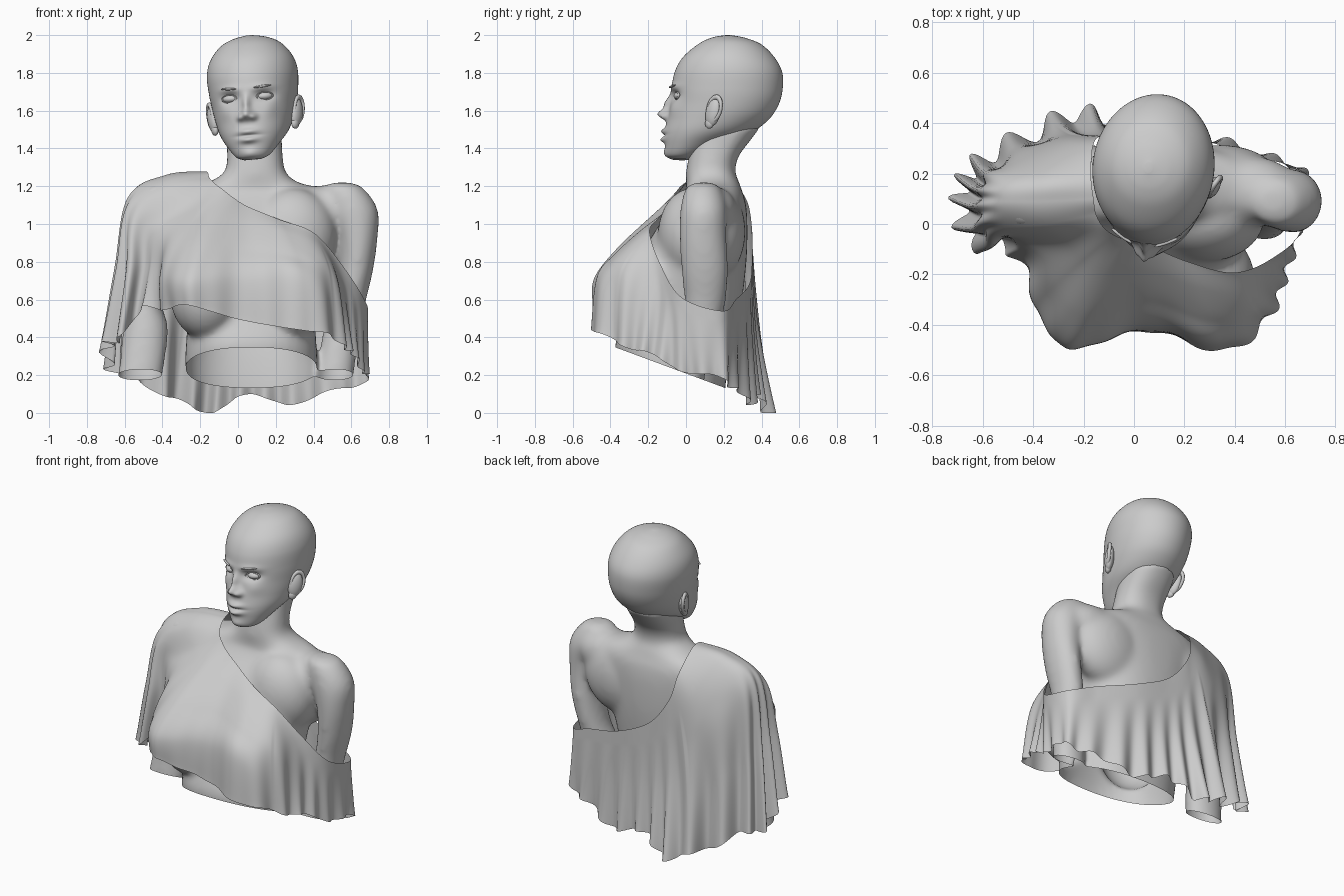
import bpy, bmesh, math
from mathutils import Vector, Matrix, Euler

if "Cube" in bpy.data.objects:
    bpy.data.objects.remove(bpy.data.objects["Cube"])


def catmull(pts, t, closed=False):
    """Smooth interpolation through pts (tuples or Vectors) at index t."""
    n = len(pts)
    i = math.floor(t) if closed else min(int(t), n - 2)
    f = t - i
    pick = (lambda k: pts[k % n]) if closed else (lambda k: pts[max(0, min(n - 1, k))])
    a, b, c, d = (pick(i + k) for k in (-1, 0, 1, 2))
    return [0.5 * (2 * q + (r - p) * f + (2 * p - 5 * q + 4 * r - s) * f * f
                   + (3 * q - p - 3 * r + s) * f ** 3) for p, q, r, s in zip(a, b, c, d)]


def finish(name, bm):
    mesh = bpy.data.meshes.new(name)
    bm.to_mesh(mesh)
    bm.free()
    mesh.shade_smooth()
    obj = bpy.data.objects.new(name, mesh)
    bpy.context.collection.objects.link(obj)
    return obj


def grid_faces(bm, rows):
    n = len(rows[0])
    for a, b in zip(rows, rows[1:]):
        for j in range(n):
            bm.faces.new((a[j], a[(j + 1) % n], b[(j + 1) % n], b[j]))


def loft(bm, rings, n=48, sub=6, power=2.0):
    """Horizontal rings (centre x, z, half width, y front, y back), bottom to top or reverse."""
    rows = []
    for k in range((len(rings) - 1) * sub + 1):
        x, z, rx, yf, yb = catmull(rings, k / sub)
        row = []
        for j in range(n):
            a = 2 * math.pi * j / n
            c, s = math.cos(a), math.sin(a)
            px = math.copysign(abs(c) ** (2 / power), c) * rx
            py = math.copysign(abs(s) ** (2 / power), s) * (yb - yf) / 2
            row.append(bm.verts.new((x + px, (yf + yb) / 2 + py, z)))
        rows.append(row)
    grid_faces(bm, rows)
    bm.faces.new(rows[0])
    bm.faces.new(rows[-1])


def ellipsoid(bm, loc, size):
    bmesh.ops.create_uvsphere(bm, u_segments=32, v_segments=20, radius=1,
                              matrix=Matrix.LocRotScale(Vector(loc), None, Vector(size)))


# Body: torso, neck, bust, shoulders and arms fused by a voxel remesh
body = bmesh.new()
loft(body, [(.07, .0, .33, -.34, .20), (.07, .15, .34, -.35, .21), (.07, .28, .35, -.365, .23),
            (.07, .37, .345, -.375, .25), (.07, .55, .34, -.31, .29), (.07, .80, .38, -.25, .32),
            (.07, 1.0, .41, -.14, .325), (.07, 1.12, .43, -.04, .315),
            (.07, 1.18, .37, .0, .295), (.08, 1.225, .23, .0, .28), (.09, 1.28, .16, .0, .26),
            (.09, 1.36, .148, .015, .28), (.085, 1.44, .148, .03, .34),
            (.085, 1.52, .15, .05, .40)], power=2.3)
for side in (-1, 1):
    ellipsoid(body, (.06 + side * .23, -.22, .62), (.19, .20, .23))
    ellipsoid(body, (.07 + side * .39, .13, 1.07), (.20, .14, .135))
    ellipsoid(body, (.07 + side * .27, .16, .96), (.25, .155, .25))
ellipsoid(body, (.29, .03, .94), (.23, .18, .25))
arm = [(.55, 1.22, .04, .06, .13), (.56, 1.195, .10, .0, .18), (.61, 1.08, .13, -.03, .215),
       (.635, .93, .105, -.035, .215), (.625, .75, .09, -.025, .225), (.59, .58, .085, -.01, .21),
       (.555, .45, .10, -.03, .18), (.52, .25, .10, -.06, .11), (.50, .06, .10, -.08, .09)]
loft(body, arm)
loft(body, [(.15 - x - .28 * max(0, .75 - z), z, rx * (1 if z > .5 else 1.2), yf, yb)
            for x, z, rx, yf, yb in arm])
bmesh.ops.recalc_face_normals(body, faces=body.faces)
blank = finish("body_blank", body)
remesh = blank.modifiers.new("fuse", 'REMESH')
remesh.mode = 'VOXEL'
remesh.voxel_size = .014
soften = blank.modifiers.new("soften", 'SMOOTH')
soften.factor = .5
soften.iterations = 30

# Trim the body along a sloping plane, leaving it open underneath as a shell
shell = bmesh.new()
shell.from_mesh(blank.evaluated_get(bpy.context.evaluated_depsgraph_get()).to_mesh())
bmesh.ops.bisect_plane(shell, geom=shell.verts[:] + shell.edges[:] + shell.faces[:],
                       plane_co=(0, .05, .19), plane_no=(0, .37, 1), clear_inner=True)
bpy.data.objects.remove(blank)
finish("torso_and_arms", shell)

# Head: lofted skull with face features pushed in and out
pivot = Vector((.085, .2, 1.65))
turn = (Matrix.Translation(pivot) @ Euler((0, math.radians(-5), math.radians(-8.5)), 'XYZ').to_matrix().to_4x4())
head = bmesh.new()
loft(head, [(0, 1.34, .045, -.07, .02), (0, 1.36, .09, -.10, .08), (0, 1.42, .14, -.11, .20),
            (0, 1.48, .18, -.112, .34), (0, 1.55, .205, -.10, .435), (0, 1.62, .222, -.085, .485),
            (0, 1.70, .235, -.08, .51), (0, 1.80, .24, -.063, .51), (0, 1.88, .217, -.02, .47),
            (0, 1.95, .16, .06, .40), (0, 1.985, .09, .13, .315), (0, 2.0, .015, .2, .24)],
     n=160, sub=10)
# (x, z, push forward, spread x, spread z)
features = [(0, 1.58, .052, .03, .028), (0, 1.635, .034, .02, .045), (0, 1.49, .022, .05, .016),
            (0, 1.445, .024, .045, .016), (0, 1.467, -.008, .06, .006), (0, 1.372, .012, .045, .025)]
for s in (-1, 1):
    features += [(s * .036, 1.565, .026, .018, .018), (s * .09, 1.672, -.03, .05, .028),
                 (s * .085, 1.718, .01, .06, .018), (s * .12, 1.60, .01, .045, .04)]
for v in head.verts:
    if v.co.y < .1:
        v.co.y -= sum(h * math.exp(-((v.co.x - x) / sx) ** 2 - ((v.co.z - z) / sz) ** 2)
                      for x, z, h, sx, sz in features)
    v.co -= Vector((0, pivot.y, pivot.z))
bmesh.ops.recalc_face_normals(head, faces=head.faces)
finish("head", head).matrix_world = turn


def place(obj, name, loc, size, rot=(0, 0, 0)):
    """Place a primitive in head space."""
    obj.name = name
    obj.data.shade_smooth()
    local = Vector(loc) - Vector((0, pivot.y, pivot.z))
    obj.matrix_world = turn @ Matrix.LocRotScale(local, Euler(rot), Vector(size))


def ball():
    bpy.ops.mesh.primitive_uv_sphere_add(segments=32, ring_count=16, radius=1)
    return bpy.context.object


def ring(minor, axis):
    bpy.ops.mesh.primitive_torus_add(major_segments=40, minor_segments=10, major_radius=1, minor_radius=minor)
    bpy.context.object.data.transform(Matrix.Rotation(math.pi / 2, 4, axis))
    return bpy.context.object


# Ears, eyes, lids and brows on both sides
for s, label in ((-1, "right"), (1, "left")):
    tilt = (-.25, 0, -s * .45)
    place(ball(), label + "_ear_bowl", (s * .224, .178, 1.572), (.028, .044, .076), tilt)
    place(ball(), label + "_ear_lobe", (s * .216, .158, 1.515), (.018, .026, .03), tilt)
    place(ring(.22, 'Y'), label + "_ear_rim", (s * .236, .186, 1.59), (.05, .040, .062), tilt)
    place(ball(), label + "_eye", (s * .093, -.024, 1.67), (.042, .03, .022), (0, 0, s * .3))
    place(ring(.12, 'X'), label + "_eyelids", (s * .093, -.038, 1.67), (.044, .05, .021), (0, 0, s * .35))
    place(ball(), label + "_brow", (s * .090, -.064, 1.722), (.050, .008, .006), (0, -s * .06, s * .48))

# Draped poncho: each column runs from the neckline to the hem
over_front = [
    [(-.16, .10, 1.27), (-.38, .09, 1.25), (-.575, .09, 1.14), (-.63, .09, .75), (-.69, .12, .29)],
    [(-.15, .04, 1.24), (-.36, .0, 1.20), (-.56, -.02, 1.06), (-.60, -.06, .75), (-.65, -.06, .40)],
    [(-.12, -.01, 1.21), (-.27, -.07, 1.10), (-.42, -.08, .97), (-.45, -.09, .75), (-.48, -.10, .54)],
    [(-.08, -.04, 1.18), (-.20, -.14, 1.06), (-.32, -.25, .90), (-.385, -.32, .72), (-.37, -.34, .55)],
    [(-.03, -.06, 1.14), (-.12, -.19, 1.03), (-.20, -.36, .87), (-.25, -.48, .71), (-.25, -.485, .57)],
    [(.05, -.08, 1.09), (.05, -.18, 1.0), (.05, -.30, .87), (.05, -.40, .72), (.05, -.42, .48)],
    [(.22, -.15, 1.02), (.26, -.25, .95), (.31, -.38, .83), (.34, -.47, .71), (.36, -.50, .44)],
    [(.40, -.19, .95), (.49, -.34, .74), (.53, -.37, .38)],
]
around_back = [
    [(.55, -.13, .78), (.60, -.20, .31)],
    [(.66, -.02, .61), (.66, .0, .22)],
    [(.67, .19, .54), (.68, .19, .18)],
    [(.50, .26, .60), (.54, .26, .12)],
    [(.25, .33, .68), (.27, .33, .40), (.28, .34, .06)],
    [(.02, .345, .80), (.02, .355, .42), (.01, .38, .08)],
    [(-.12, .345, .98), (-.17, .365, .50), (-.21, .44, .0)],
    [(-.16, .31, 1.14), (-.26, .325, 1.02), (-.34, .33, .80), (-.38, .33, .50), (-.40, .36, .12)],
    [(-.17, .19, 1.26), (-.36, .19, 1.23), (-.54, .20, 1.08), (-.58, .21, .65), (-.61, .25, .20)],
]
columns = over_front + around_back
fold_depth = [1, 1, .8, .1, .1, .15, .25, .4, .4, .3, .4, .5, .6, .6, .9, 1, 1]
count, per_col, row_count = len(columns), 20, 44
lines = [[catmull(c, (len(c) - 1) * r / row_count) for c in columns] for r in range(row_count + 1)]


def cloth_point(r, u):
    return Vector(catmull(lines[r], u, True))


cloth = bmesh.new()
rows = []
for r in range(row_count + 1):
    row = []
    t = r / row_count
    for j in range(count * per_col):
        u = j / per_col
        p = cloth_point(r, u)
        du = cloth_point(r, u + .1) - cloth_point(r, u - .1)
        dv = cloth_point(min(r + 1, row_count), u) - cloth_point(max(r - 1, 0), u)
        normal = dv.cross(du).normalized()
        turn_u = 2 * math.pi * u / count
        wave = math.sin(27 * turn_u + 1.8 * math.sin(4 * turn_u))
        depth = catmull([(d,) for d in fold_depth], u, True)[0]
        # folds start below the shoulder on long columns, near the edge on hanging ones
        start = .42 if u < 7 or u > 14.5 else .2
        grow = max(0, (t - start) / (1 - start)) ** 1.2
        p += normal * (.042 * depth * grow * wave + .004)
        p.z = max(0, p.z + .03 * depth * t ** 6 * math.sin(11 * turn_u))
        row.append(cloth.verts.new(p))
    rows.append(row)
grid_faces(cloth, rows)
bmesh.ops.recalc_face_normals(cloth, faces=cloth.faces)
finish("draped_poncho", cloth)
